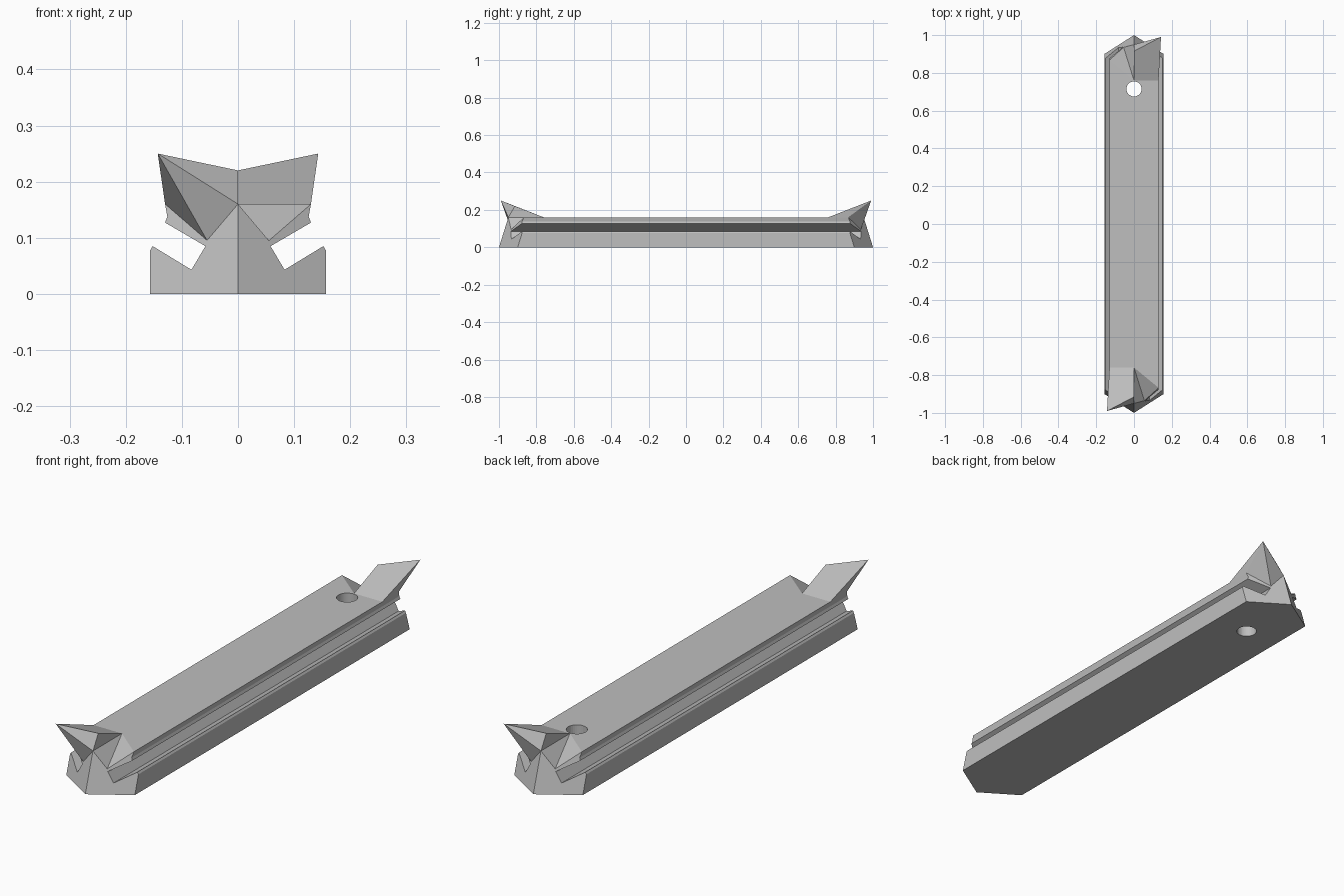
import bpy, bmesh, math
from mathutils import Vector, Matrix

default = bpy.data.objects.get("Cube")
if default:
    bpy.data.objects.remove(default)

grey = bpy.data.materials.new("plain_grey")
grey.use_nodes = True
colour = (0.52, 0.52, 0.52, 1)
grey.diffuse_color = colour
grey.node_tree.nodes["Principled BSDF"].inputs["Base Color"].default_value = colour

HALF_TURN = Matrix.Rotation(math.pi, 3, 'Z')


def make_object(name, bm):
    bmesh.ops.recalc_face_normals(bm, faces=bm.faces)
    mesh = bpy.data.meshes.new(name)
    bm.to_mesh(mesh)
    bm.free()
    mesh.materials.append(grey)
    obj = bpy.data.objects.new(name, mesh)
    bpy.context.collection.objects.link(obj)
    return obj


def make_hull(name, points, turned):
    bm = bmesh.new()
    for p in points:
        bm.verts.new(HALF_TURN @ p if turned else p)
    res = bmesh.ops.convex_hull(bm, input=bm.verts)
    loose = [v for v in bm.verts if not v.link_faces]
    bmesh.ops.delete(bm, geom=loose, context='VERTS')
    bmesh.ops.dissolve_limit(bm, angle_limit=0.01, verts=bm.verts, edges=bm.edges)
    return make_object(name, bm)


def cut(target, cutter):
    cutter.hide_render = True
    cutter.hide_set(True)
    mod = target.modifiers.new(cutter.name, 'BOOLEAN')
    mod.operation = 'DIFFERENCE'
    mod.solver = 'EXACT'
    mod.object = cutter


# Grooved bar: half profile mirrored, then extruded along y
half = [(0.157, 0), (0.157, 0.077), (0.152, 0.085), (0.083, 0.043),
        (0.058, 0.085), (0.13, 0.127), (0.126, 0.138), (0.13, 0.16)]
profile = half + [(-x, z) for x, z in reversed(half)]
bm = bmesh.new()
face = bm.faces.new([bm.verts.new((x, -1.3, z)) for x, z in profile])
ext = bmesh.ops.extrude_face_region(bm, geom=[face])
bmesh.ops.translate(bm, vec=(0, 2.6, 0),
                    verts=[g for g in ext["geom"] if isinstance(g, bmesh.types.BMVert)])
bmesh.ops.recalc_face_normals(bm, faces=bm.faces)

# Pointed ends: two leaning planes at each end
for sx in (-1, 1):
    for sy in (-1, 1):
        tip = Vector((0, sy, 0))
        across = Vector((0.157 * sx, -0.1 * sy, 0))
        rise = Vector((0, -0.05 * sy, 0.16))
        normal = across.cross(rise)
        if normal.y * sy < 0:
            normal.negate()
        res = bmesh.ops.bisect_plane(bm, geom=bm.verts[:] + bm.edges[:] + bm.faces[:],
                                     plane_co=tip, plane_no=normal, clear_outer=True)
        rim = [e for e in bm.edges if e.is_boundary]
        bmesh.ops.holes_fill(bm, edges=rim, sides=0)
bar = make_object("grooved_bar", bm)

# Shared corner points of the horn and the matching pocket
inner = Vector((0, -0.76, 0.16))
apex = Vector((0, -0.95, 0.16))
low = Vector((-0.055, -0.935, 0.095))
side = Vector((-0.13, -0.867, 0.16))
horn = [inner, apex, low, side, Vector((-0.13, -0.76, 0.16)),
        Vector((-0.13, -0.85, 0.195)), Vector((0, -0.915, 0.22)),
        Vector((-0.143, -0.99, 0.25))]

# Pocket: mirrored wedge widened past the bar surface
wedge = [inner] + [inner + (p - inner) * 1.5 for p in (apex, low, side)]
wedge = [Vector((-p.x, p.y, p.z)) for p in wedge]
lift = Vector((0, 0, 0.1))
wedge += [p + lift for p in wedge]

for end, turned in (("front", False), ("back", True)):
    make_hull(end + "_horn", horn, turned)
    cut(bar, make_hull(end + "_pocket_cutter", wedge, turned))

# Round hole through the back end
bm = bmesh.new()
bmesh.ops.create_cone(bm, cap_ends=True, segments=32, radius1=0.04, radius2=0.04,
                      depth=0.5, matrix=Matrix.Translation((0, 0.715, 0.08)))
cut(bar, make_object("hole_cutter", bm))
